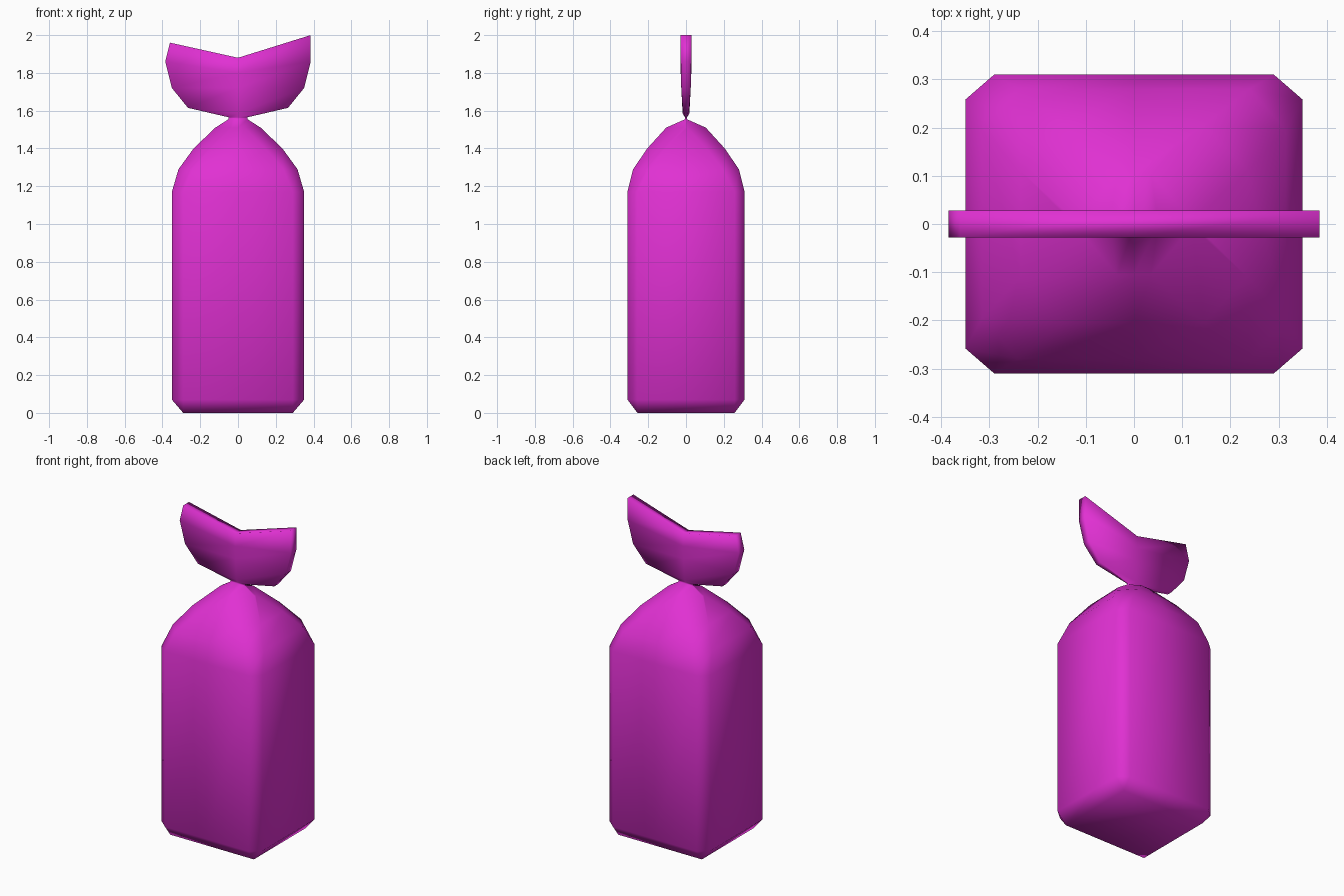
import bpy, bmesh

if "Cube" in bpy.data.objects:
    bpy.data.objects.remove(bpy.data.objects["Cube"])

# Chamfered-rectangle rings: z, half x, half y, corner cut x, corner cut y
RINGS = [
    (0.0, 0.29, 0.257, 0, 0),
    (0.07, 0.35, 0.31, 0.06, 0.052),
    (1.17, 0.35, 0.31, 0.06, 0.052),
    (1.29, 0.315, 0.28, 0.075, 0.085),
    (1.40, 0.235, 0.205, 0.09, 0.095),
    (1.51, 0.12, 0.105, 0.085, 0.10),
    (1.555, 0.05, 0.004, 0, 0),
    (1.565, 0.05, 0.005, 0, 0),
    (1.615, 0.265, 0.018, 0, 0),
    (1.72, 0.35, 0.025, 0, 0),
    (1.86, 0.385, 0.028, 0, 0),
    (1.96, 0.385, 0.028, 0, 0),
]


def ring_points(z, x, y, cx, cy):
    half = [(0, -y), (x - cx, -y), (x, -y + cy), (x, y - cy), (x - cx, y)]
    return [(px, py, z) for px, py in half] + [(-px, -py, z) for px, py in half]


def top_rim(p):
    # Slanted, V-shaped opening with the right tip higher
    if abs(p[0]) < 1e-4:
        return (0, p[1], 1.88)
    return (p[0], p[1], 2.0) if p[0] > 0 else (-0.36, p[1], 1.96)


def centre_height(p):
    # Centre seam rises little through the neck so the flaps sweep up
    drop = {1.615: 1.585}
    return (p[0], p[1], drop.get(p[2], p[2])) if abs(p[0]) < 1e-4 else p


bm = bmesh.new()
rows = []
for i, r in enumerate(RINGS):
    pts = [centre_height(p) for p in ring_points(*r)]
    if r[0] == 1.86:
        pts = [(p[0], p[1], 1.80) if abs(p[0]) < 1e-4 else p for p in pts]
    if i == len(RINGS) - 1:
        pts = [top_rim(p) for p in pts]
    rows.append([bm.verts.new(p) for p in pts])

# Walls of the bag
for a, b in zip(rows, rows[1:]):
    for i in range(10):
        j = (i + 1) % 10
        bm.faces.new((a[i], a[j], b[j], b[i]))

# Base and the two halves of the closed top rim
bm.faces.new(rows[0][::-1])
t = rows[-1]
bm.faces.new(t[0:6])
bm.faces.new(t[5:10] + [t[0]])
bmesh.ops.remove_doubles(bm, verts=bm.verts, dist=0.0005)
bmesh.ops.recalc_face_normals(bm, faces=bm.faces)
for f in bm.faces:
    f.smooth = True

mesh = bpy.data.meshes.new("tied_bag")
bm.to_mesh(mesh)
bm.free()
bag = bpy.data.objects.new("tied_bag", mesh)
bpy.context.collection.objects.link(bag)

mat = bpy.data.materials.new("magenta_wrap")
mat.diffuse_color = (0.75, 0.03, 0.65, 1)
mat.use_nodes = True
mat.node_tree.nodes["Principled BSDF"].inputs["Base Color"].default_value = mat.diffuse_color
mesh.materials.append(mat)
